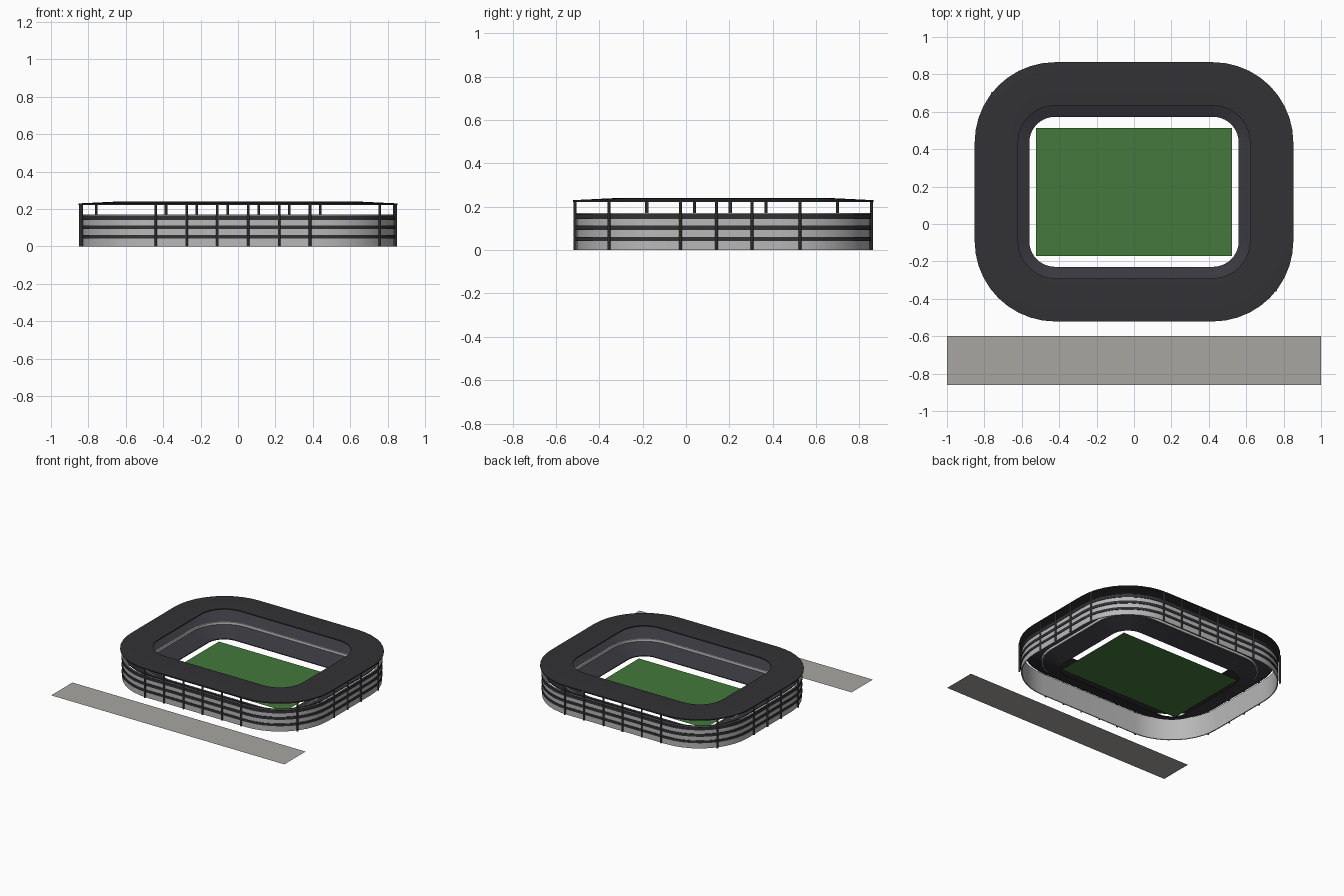
import bpy, bmesh, math

if "Cube" in bpy.data.objects:
    bpy.data.objects.remove(bpy.data.objects["Cube"])

CY = 0.172                     # stadium centre in y
HX, HY, R = 0.852, 0.693, 0.43  # outer half sizes and corner radius
SEG = 10


def material(name, c):
    m = bpy.data.materials.new(name)
    m.diffuse_color = (*c, 1)
    m.use_nodes = True
    m.node_tree.nodes["Principled BSDF"].inputs["Base Color"].default_value = m.diffuse_color
    return m


dark = material("dark_metal", (0.032, 0.032, 0.036))
seat = material("dark_seats", (0.04, 0.04, 0.05))
pale = material("pale_concrete", (0.6, 0.6, 0.6))
wall = material("facade_grey", (0.48, 0.48, 0.48))
steel = material("column_steel", (0.08, 0.08, 0.085))
grass = material("grass", (0.058, 0.19, 0.045))
paving = material("paving", (0.39, 0.38, 0.36))


def outline(off):
    """Rounded rectangle inset by off."""
    pts = []
    for k, (sx, sy) in enumerate([(1, 1), (-1, 1), (-1, -1), (1, -1)]):
        for i in range(SEG + 1):
            a = math.pi / 2 * (k + i / SEG)
            pts.append((sx * (HX - R) + (R - off) * math.cos(a),
                        CY + sy * (HY - R) + (R - off) * math.sin(a)))
    return pts


def finish(name, bm, mat, smooth=False):
    me = bpy.data.meshes.new(name)
    bmesh.ops.recalc_face_normals(bm, faces=bm.faces)
    bm.to_mesh(me)
    bm.free()
    me.materials.append(mat)
    ob = bpy.data.objects.new(name, me)
    bpy.context.collection.objects.link(ob)
    if smooth:
        bpy.context.view_layer.objects.active = ob
        ob.select_set(True)
        bpy.ops.object.shade_smooth_by_angle(angle=math.radians(30))
        ob.select_set(False)
    return ob


def ring(name, profile, mat):
    """Sweep a closed (inset, z) profile around the stadium outline."""
    bm = bmesh.new()
    loops = [[bm.verts.new((x, y, z)) for x, y in outline(off)] for off, z in profile]
    n = len(loops[0])
    for j, a in enumerate(loops):
        b = loops[(j + 1) % len(loops)]
        for i in range(n):
            bm.faces.new((a[i], a[(i + 1) % n], b[(i + 1) % n], b[i]))
    return finish(name, bm, mat, True)


def band(name, o0, o1, z0, z1, mat):
    return ring(name, [(o0, z0), (o0, z1), (o1, z1), (o1, z0)], mat)


def plane(name, x, y0, y1, z, mat):
    bm = bmesh.new()
    bm.faces.new([bm.verts.new(p) for p in
                  [(-x, y0, z), (x, y0, z), (x, y1, z), (-x, y1, z)]])
    return finish(name, bm, mat)


# ground pieces
plane("pitch", 0.523, -0.17, 0.513, 0.02, grass)
plane("front_plaza", 1.0, -0.86, -0.60, 0.0, paving)

# facade wall with dark louvre bands
band("facade_wall", 0.014, 0.022, 0, 0.17, wall)
for i, (z0, z1) in enumerate([(0.042, 0.061), (0.092, 0.113), (0.142, 0.166)]):
    band(f"facade_band_{i + 1}", 0.010, 0.015, z0, z1, dark)

# two seating tiers with a pale balcony front between them
ring("lower_stand", [(0.292, 0.035), (0.165, 0.088), (0.165, 0.082), (0.292, 0.029)], seat)
band("balcony_front", 0.158, 0.166, 0.084, 0.106, pale)
ring("upper_stand", [(0.163, 0.104), (0.04, 0.165), (0.04, 0.159), (0.163, 0.098)], seat)

# roof canopy
ring("roof", [(0, 0.222), (0, 0.230), (0.225, 0.241), (0.232, 0.240),
              (0.232, 0.232), (0.225, 0.231)], dark)

# columns: half the layout, repeated by a half turn
half = [(-0.44 + 0.165 * i, CY - HY + 0.009) for i in range(6)]
half += [(0.758, -0.355), (0.843, -0.025), (0.843, 0.14), (0.843, 0.305), (0.835, 0.525)]
bm = bmesh.new()
for s in (1, -1):
    for x, y in half:
        g = bmesh.ops.create_cone(bm, cap_ends=True, segments=8, radius1=0.007,
                                  radius2=0.007, depth=0.226)
        bmesh.ops.translate(bm, verts=g["verts"],
                            vec=(s * x, CY + s * (y - CY), 0.113))
finish("facade_columns", bm, steel, True)
